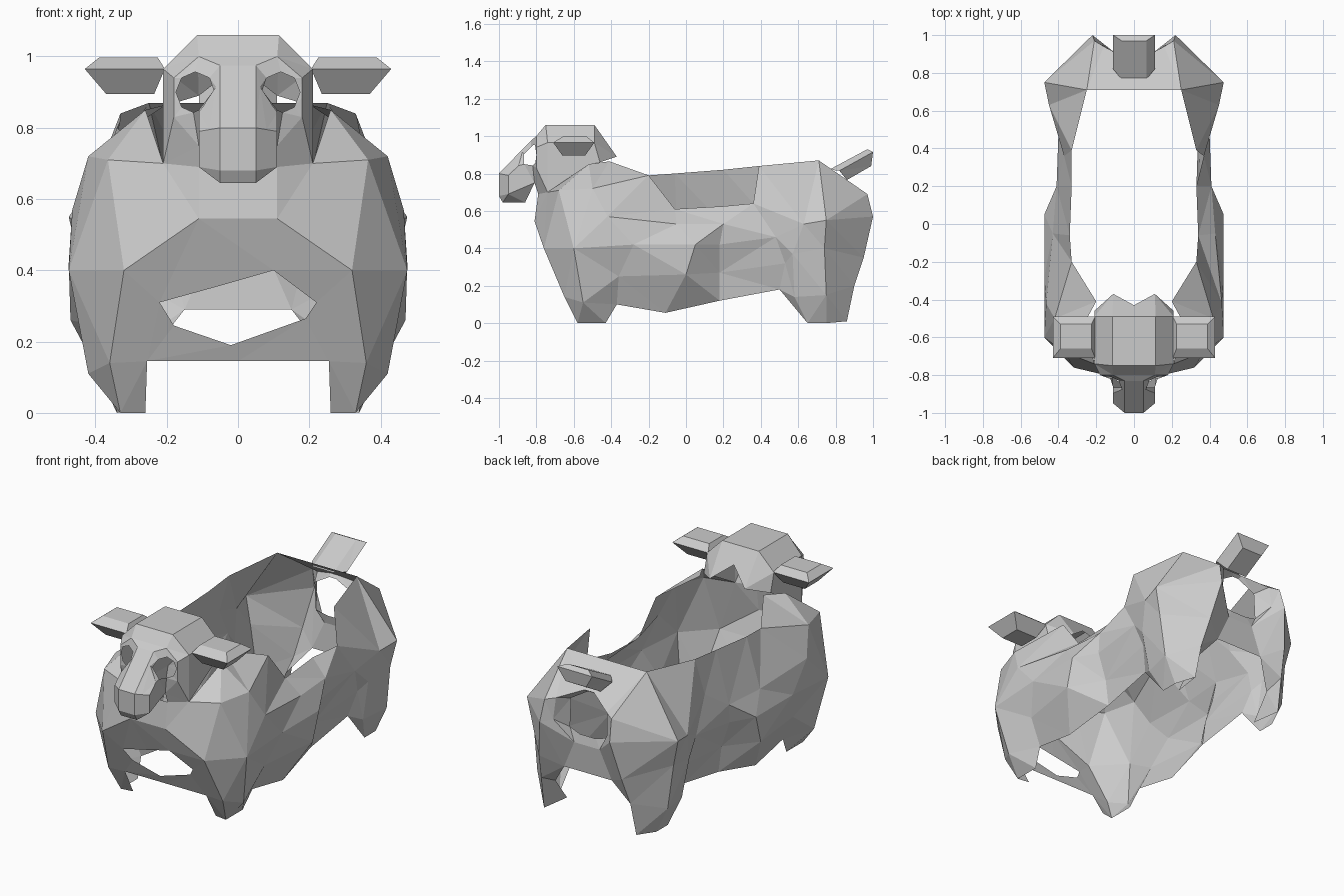
import bpy
import bmesh

if "Cube" in bpy.data.objects:
    bpy.data.objects.remove(bpy.data.objects["Cube"], do_unlink=True)

grey = bpy.data.materials.new("plain grey")
grey.use_nodes = True
grey.diffuse_color = (0.6, 0.6, 0.6, 1)
grey.node_tree.nodes["Principled BSDF"].inputs["Base Color"].default_value = grey.diffuse_color


def mirrored(chain):
    """Reflect a chain of points across the middle plane."""
    return [(-x, y, z) for x, y, z in chain]


def both_sides(half):
    """Close a half loop with its own mirror image."""
    return half + mirrored(half)[::-1]


def bridge(bm, first, second, closed=False):
    """Skin the gap between two chains with quads, or triangles where points meet."""
    count = len(first)
    for i in range(count if closed else count - 1):
        j = (i + 1) % count
        corners = []
        for point in (first[i], first[j], second[j], second[i]):
            if point not in corners:
                corners.append(point)
        if len(corners) > 2:
            bm.faces.new([bm.verts.new(point) for point in corners])


def finish(name, bm):
    """Weld the strips, split into flat facets and make the object."""
    bmesh.ops.remove_doubles(bm, verts=bm.verts, dist=0.001)
    bmesh.ops.triangulate(bm, faces=bm.faces)
    bmesh.ops.recalc_face_normals(bm, faces=bm.faces)
    mesh = bpy.data.meshes.new(name)
    bm.to_mesh(mesh)
    bm.free()
    mesh.materials.append(grey)
    part = bpy.data.objects.new(name, mesh)
    bpy.context.collection.objects.link(part)


# Points shared by the neck, chest and rump
jaw = (.21, -.74, .7)
throat = (.11, -.81, .545)
chest_corner = (.255, -.65, .145)
rump_corner = (.15, .88, .29)

# Flank stations, each running from the back edge down to the hem
shoulder_front = [(.26, -.52, .85), (.365, -.68, .71), (.32, -.76, .4), (.36, -.65, .14), (.33, -.58, 0)]
shoulder = [(.2, -.41, .865), (.42, -.5, .72), (.475, -.6, .4), (.42, -.55, .11), (.33, -.43, 0)]
ribs_front = [(.33, -.2, .79), (.465, -.42, .57), (.475, -.28, .42), (.42, -.36, .25), (.35, -.37, .1)]
ribs_middle = [(.34, -.06, .61), (.43, -.05, .53), (.475, .05, .42), (.47, 0, .26), (.36, -.11, .055)]
ribs_rear = [(.33, .2, .625), (.41, .2, .53), (.4, .18, .42), (.35, .18, .27), (.33, .18, .12)]
waist = [(.33, .39, .84), (.37, .36, .64), (.4, .48, .46), (.38, .53, .32), (.34, .5, .18)]
haunch_front = [(.25, .71, .87), (.45, .63, .53), (.42, .57, .37), (.38, .58, .14), (.34, .65, 0)]
haunch = [(.23, .84, .78), (.475, .75, .55), (.44, .74, .4), (.41, .75, .15), (.34, .75, 0)]
rump = [(.21, .97, .69), (.22, 1, .57), (.26, .95, .35), (.28, .9, .2), (.29, .86, .01)]


def raise_back(station, height):
    """Lift the back edge of one station."""
    x, y, z = station[0]
    return [(x, y, height)] + station[1:]


# Body shell, open along the back and belly; only the left back edge dips
body = bmesh.new()
for right in (False, True):
    if right:
        middle = [raise_back(ribs_middle, .8), raise_back(ribs_rear, .82), waist]
    else:
        middle = [ribs_middle, ribs_rear, [waist[1]] + waist[1:]]
    flank = [shoulder_front, shoulder, ribs_front] + middle
    hind = [waist, haunch_front, haunch, rump]
    strips = list(zip(flank, flank[1:])) + list(zip(hind, hind[1:]))
    # Collar beside the neck, and the inner faces of the legs
    strips.append(([jaw, jaw, throat], shoulder_front[:3]))
    strips.append(([shoulder_front[2], chest_corner, (.26, -.57, 0)], shoulder_front[2:]))
    strips.append((rump[1:], [rump[1], rump_corner, (.26, .8, .15), (.265, .69, .01)]))
    for first, second in strips:
        if right:
            first, second = mirrored(first), mirrored(second)
        bridge(body, first, second)

# Chest panel around its opening
chest_half = [throat, shoulder_front[2], chest_corner]
chest_rim = chest_half + [(0, -.65, .145)] + mirrored(chest_half)[::-1]
chest_hole = [(.1, -.76, .4), (.22, -.72, .31), (.19, -.7, .265), (-.02, -.67, .19),
              (-.18, -.69, .245), (-.22, -.72, .31), (-.05, -.74, .357)]
bridge(body, chest_rim, chest_hole, closed=True)

# Rump panel, folding inwards to the opening under the tail
rump_rim = both_sides([haunch_front[0], rump[0], rump[1], rump_corner])
rump_lip = both_sides([(.03, .87, .753), (.16, .94, .7), (.17, .95, .58), (.08, .89, .45)])
rump_hole = both_sides([(.02, .85, .74), (.12, .86, .68), (.12, .87, .52), (.05, .88, .5)])
bridge(body, rump_rim, rump_lip, closed=True)
bridge(body, rump_lip, rump_hole, closed=True)
finish("body", body)

# Head: half chains from the middle outwards
nape = [(0, -.43, .975), (.11, -.37, .89), (.21, -.46, .86)]
crown = [(0, -.49, 1.06), (.115, -.49, 1.06), (.21, -.49, .965)]
brow = [(0, -.75, 1.06), (.115, -.75, 1.06), (.21, -.74, .965)]
chin = (.11, -.79, .69)
face_rim = brow + [jaw, chin]
plate = [(0, -.8, 1), (.11, -.8, 1), (.18, -.8, .94), (.18, -.8, .83), (.11, -.81, .75)]
muzzle_root = [(0, -.83, .975), (.05, -.83, .975), (.062, -.875, .915), (.11, -.895, .842),
               plate[4], (.05, -.86, .645), (0, -.86, .645)]
muzzle_tip = [(0, -1, .8), (.05, -1, .8), (.08, -.975, .795), (.11, -.95, .79),
              (.11, -.95, .69), (.05, -.98, .645), (0, -.98, .645)]
nose = [muzzle_tip[1]] * 3 + [(.05, -1, .68), muzzle_tip[5]]
nose_middle = [(0, y, z) for x, y, z in nose]
eye_rim = [(.18, -.8, .885), plate[2], plate[1], muzzle_root[1],
           muzzle_root[2], muzzle_root[3], plate[4], plate[3]]
eye_hole = [(.174, -.8, .9), (.158, -.805, .94), (.12, -.81, .957), (.08, -.83, .94),
            (.068, -.865, .905), (.11, -.865, .85), (.125, -.82, .843), (.158, -.805, .858)]
head_strips = [
    (nape, crown), (crown, brow), (face_rim, plate),
    ([brow[2], jaw], [crown[2], nape[2]]),
    ([jaw, chin], [jaw, throat]),
    ([chin, throat], [(0, -.79, .69), (0, -.81, .545)]),
    (plate[:2], muzzle_root[:2]),
    (muzzle_root, muzzle_tip), (muzzle_tip[1:6], nose), (nose, nose_middle),
]
head = bmesh.new()
for flip in (list, mirrored):
    for first, second in head_strips:
        bridge(head, flip(first), flip(second))
    bridge(head, flip(eye_rim), flip(eye_hole), closed=True)
finish("head", head)


def slab(name, rings):
    """Faceted slab skinned through rectangular rings and capped at both ends."""
    bm = bmesh.new()
    for lower, upper in zip(rings, rings[1:]):
        bridge(bm, lower, upper, closed=True)
    for ring in (rings[0], rings[-1]):
        bm.faces.new([bm.verts.new(point) for point in ring])
    finish(name, bm)


def rectangle(x0, x1, front, back):
    """Corners of a ring whose front and back edges are (y, z) pairs."""
    return [(x0, *front), (x1, *front), (x1, *back), (x0, *back)]


# Ears, wide at the middle and narrower above and below
ear_rings = [
    rectangle(.235, .37, (-.66, .895), (-.54, .895)),
    rectangle(.205, .43, (-.71, .965), (-.49, .965)),
    rectangle(.225, .39, (-.66, .997), (-.53, .997)),
]
slab("left_ear", ear_rings)
slab("right_ear", [mirrored(ring) for ring in ear_rings])

# Upturned tail
slab("tail", [
    rectangle(-.065, .065, (.86, .765), (.99, .84)),
    rectangle(-.11, .11, (.82, .815), (1, .915)),
    rectangle(-.065, .065, (.765, .82), (.97, .93)),
])
